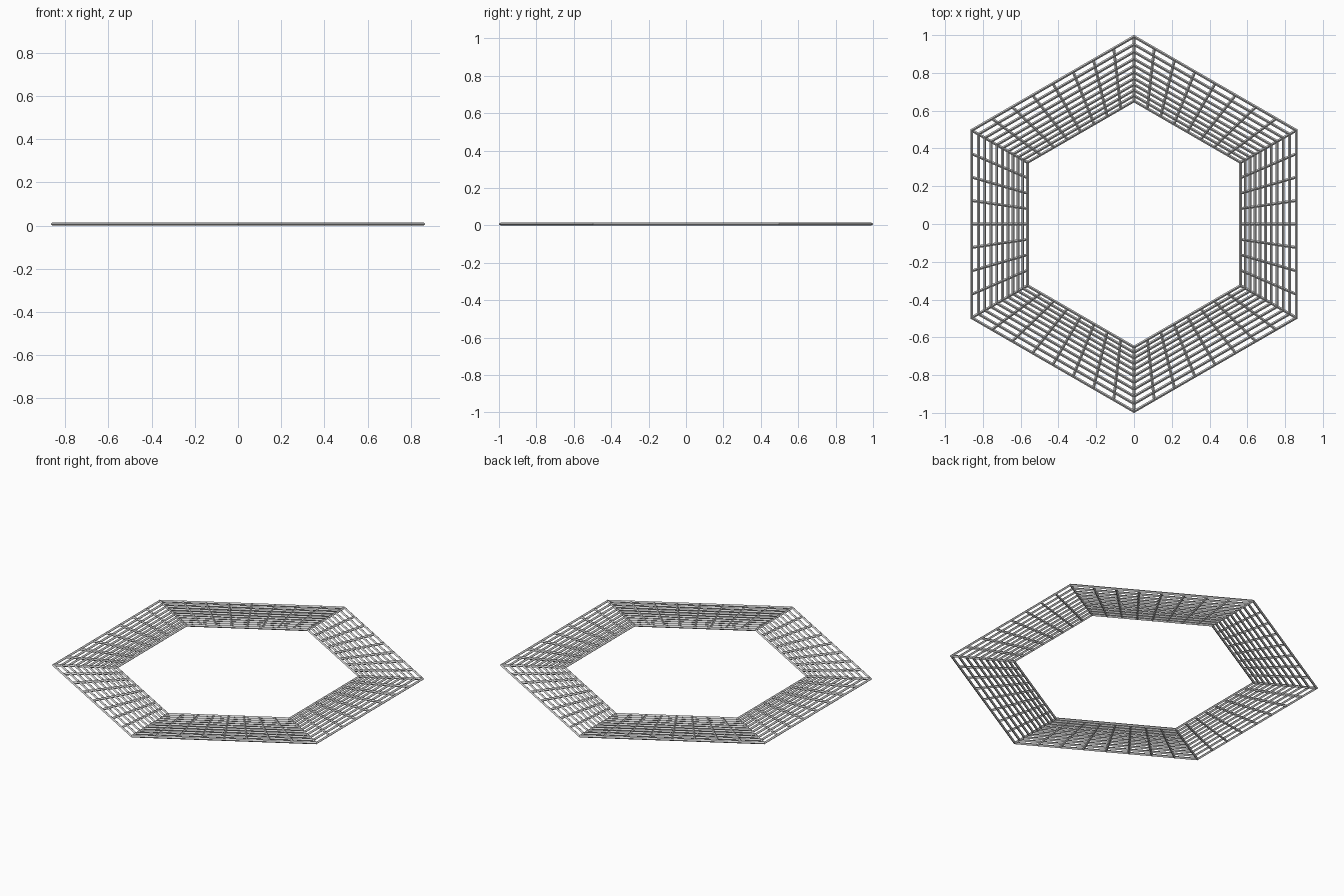
import bpy, bmesh
from math import sin, cos, pi

if "Cube" in bpy.data.objects:
    bpy.data.objects.remove(bpy.data.objects["Cube"])

R_OUT, R_IN = 0.992, 0.652   # corner radii of wire centre lines
SEG, ROWS, T = 8, 10, 0.015  # cells along a side, cells across, wire thickness

# flat hexagonal band; rows shrink by a constant ratio toward the centre
bm = bmesh.new()
corner = [(cos(pi / 2 + i * pi / 3), sin(pi / 2 + i * pi / 3)) for i in range(6)]
rings = []
for j in range(ROWS + 1):
    r = R_OUT * (R_IN / R_OUT) ** (j / ROWS)
    ring = []
    for i in range(6):
        (ax, ay), (bx, by) = corner[i], corner[(i + 1) % 6]
        for k in range(SEG):
            t = k / SEG
            ring.append(bm.verts.new((r * (ax + (bx - ax) * t), r * (ay + (by - ay) * t), T / 2)))
    rings.append(ring)
n = 6 * SEG
for a, b in zip(rings, rings[1:]):
    for k in range(n):
        m = (k + 1) % n
        bm.faces.new((a[k], a[m], b[m], b[k]))
me = bpy.data.meshes.new("hexagon_lattice")
bm.to_mesh(me)
bm.free()
ob = bpy.data.objects.new("hexagon_lattice", me)
bpy.context.collection.objects.link(ob)

# turn every grid edge into a thin bar
w = ob.modifiers.new("bars", 'WIREFRAME')
w.thickness = T
w.use_even_offset = True
w.use_boundary = True
w.use_replace = True
